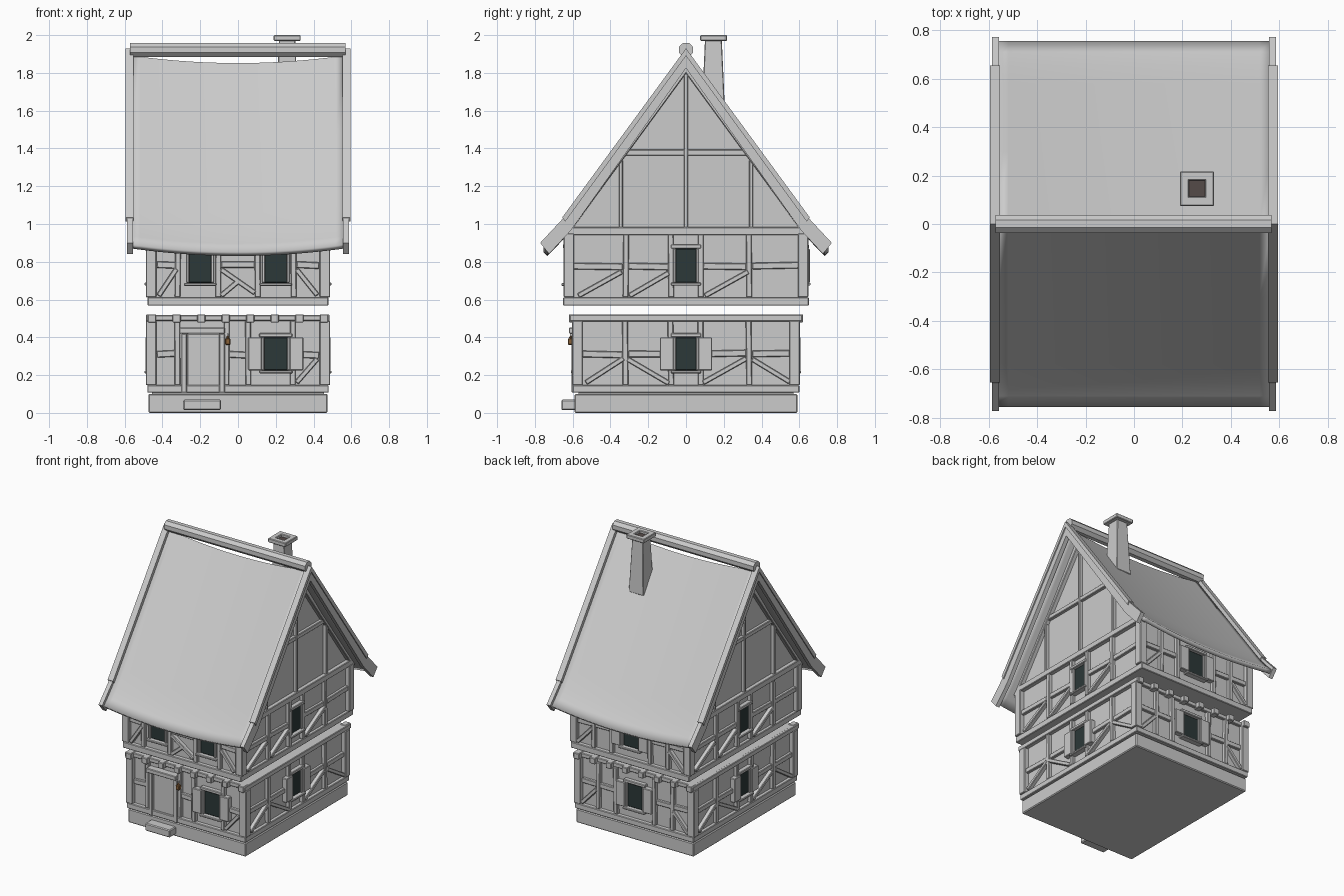
import bpy, bmesh, math, random
from mathutils import Matrix, Vector

if "Cube" in bpy.data.objects:
    bpy.data.objects.remove(bpy.data.objects["Cube"])

random.seed(4)


def material(name, rgb):
    m = bpy.data.materials.new(name)
    m.diffuse_color = (*rgb, 1)
    m.use_nodes = True
    m.node_tree.nodes["Principled BSDF"].inputs["Base Color"].default_value = m.diffuse_color
    return m


GLASS = material("dark_glass", (0.025, 0.04, 0.04))
BRASS = material("lantern_brown", (0.25, 0.12, 0.04))
SOOT = material("flue_soot", (0.09, 0.07, 0.065))


def finish(name, bm, mat=None, bevel=0):
    bmesh.ops.recalc_face_normals(bm, faces=bm.faces)
    me = bpy.data.meshes.new(name)
    bm.to_mesh(me)
    bm.free()
    ob = bpy.data.objects.new(name, me)
    bpy.context.collection.objects.link(ob)
    if mat:
        me.materials.append(mat)
    if bevel:
        b = ob.modifiers.new("worn_edges", "BEVEL")
        b.width, b.segments = bevel, 1
    return ob


def box(name, lo, hi, M=Matrix(), mat=None, bevel=0.004, taper=1):
    bm = bmesh.new()
    lo, hi = Vector(lo), Vector(hi)
    size = hi - lo
    bmesh.ops.create_cube(bm, size=1)
    for v in bm.verts:
        k = taper if v.co.z > 0 else 1
        v.co = Vector((v.co.x * size.x * k, v.co.y * size.y * k, v.co.z * size.z)) + (lo + hi) / 2
    bm.transform(M)
    return finish(name, bm, mat, bevel)


def prism(name, profile, x0, x1):
    """Extrude a (y, z) profile along x."""
    bm = bmesh.new()
    f = bm.faces.new([bm.verts.new((x0, y, z)) for y, z in profile])
    r = bmesh.ops.extrude_face_region(bm, geom=[f])
    bmesh.ops.translate(bm, vec=(x1 - x0, 0, 0), verts=[v for v in r["geom"] if isinstance(v, bmesh.types.BMVert)])
    return finish(name, bm)


class Wall:
    """Flat wall: u runs along it, z up, out faces away from the house."""
    def __init__(self, side, dist):
        angle = {"front": 0, "right": 90, "back": 180, "left": 270}[side]
        self.M = Matrix.Rotation(math.radians(angle), 4, "Z")
        self.d, self.side = dist, side

    def slab(self, name, u0, u1, z0, z1, out, mat=None):
        box(f"{self.side}_{name}", (u0, -self.d - out, z0), (u1, -self.d + 0.01, z1), self.M, mat)

    def beam(self, name, u0, z0, u1, z1, w=0.03, out=0.025, wobble=0.006):
        z1 += random.uniform(-wobble, wobble) if abs(u1 - u0) > 0.02 else 0
        u1 += random.uniform(-wobble, wobble) if abs(u1 - u0) < 0.02 else 0
        L = math.hypot(u1 - u0, z1 - z0)
        T = Matrix.Translation(((u0 + u1) / 2, -self.d, (z0 + z1) / 2)) @ Matrix.Rotation(-math.atan2(z1 - z0, u1 - u0), 4, "Y")
        box(f"{self.side}_{name}", (-L / 2, -out, -w / 2), (L / 2, 0.01, w / 2), self.M @ T)

    def window(self, u, z0, z1, shutters=False, w=0.065):
        self.slab("window_glass", u - w, u + w, z0, z1, 0.012, GLASS)
        for s in (-1, 1):
            self.slab("window_jamb", u + s * w - 0.008, u + s * w + 0.008, z0, z1, 0.026)
            if shutters:
                a, b = sorted((u + s * (w + 0.005), u + s * (w + 0.078)))
                self.slab("shutter", a, b, z0, z1, 0.036)
        self.slab("window_sill", u - w - 0.02, u + w + 0.02, z0 - 0.016, z0, 0.04)
        self.slab("window_lintel", u - w - 0.02, u + w + 0.02, z1, z1 + 0.022, 0.032)


# Stone base and doorstep
box("stone_plinth", (-0.475, -0.59, 0), (0.475, 0.59, 0.1), bevel=0.006)
box("door_step", (-0.29, -0.66, 0.015), (-0.09, -0.57, 0.07), bevel=0.006)

# Ground storey body, sill and top plate
box("ground_walls", (-0.455, -0.57, 0.1), (0.455, 0.57, 0.5), bevel=0)
box("ground_sill", (-0.48, -0.6, 0.107), (0.48, 0.6, 0.147))
box("ground_top_plate", (-0.47, -0.59, 0.487), (0.47, 0.59, 0.518))
for s in (-1, 1):
    box("side_plate", (s * 0.475 - 0.012, -0.615, 0.485), (s * 0.475 + 0.01, 0.615, 0.52))
    for i in range(8):
        x = -0.455 + i * 0.13
        box("joist_end", (x - 0.022, s * 0.59 - 0.03, 0.478), (x + 0.022, s * 0.59 + 0.03, 0.522))

# Upper storey body with gables, and its sill
prism("upper_walls", [(-0.62, 0.59), (0.62, 0.59), (0.62, 0.95), (0, 1.8), (-0.62, 0.95)], -0.455, 0.455)
box("upper_sill", (-0.478, -0.65, 0.568), (0.478, 0.65, 0.612))

# Corner posts of both storeys
for sx in (-1, 1):
    for sy in (-1, 1):
        for name, y, z0, z1 in (("ground_corner_post", 0.575, 0.147, 0.487), ("upper_corner_post", 0.62, 0.612, 0.95)):
            box(name, (sx * 0.46 - 0.028, sy * y - 0.028, z0), (sx * 0.46 + 0.028, sy * y + 0.028, z1))

# Side walls with gable framing
for side in ("right", "left"):
    w = Wall(side, 0.455)
    for z0, z1, edge in ((0.147, 0.487, 0.55), (0.612, 0.945, 0.6)):
        for u in (-0.32, -0.078, 0.078, 0.335):
            w.beam("stud", u, z0, u, z1)
        mid = z0 + 0.165
        for a, b in ((-edge, -0.335), (-0.305, -0.09), (0.09, 0.32), (0.35, edge)):
            w.beam("rail", a, mid, b, mid, 0.035, 0.02)
    w.window(0, 0.225, 0.4, True, 0.06)
    w.window(0, 0.69, 0.87, False, 0.06)
    for a, za, b, zb in ((-0.53, 0.16, -0.33, 0.285), (0.09, 0.16, 0.32, 0.285), (0.35, 0.285, 0.55, 0.16),
                         (-0.31, 0.285, -0.09, 0.16), (-0.57, 0.62, -0.34, 0.75), (-0.3, 0.62, -0.09, 0.74),
                         (0.1, 0.62, 0.33, 0.745)):
        w.beam("brace", a, za, b, zb, 0.026, 0.028)
    w.beam("tie_beam", -0.65, 0.962, 0.65, 0.962, 0.042, 0.03, 0)
    w.beam("collar_beam", -0.33, 1.378, 0.33, 1.378, 0.032, 0.022, 0)
    w.beam("king_post", 0, 0.98, 0, 1.82, 0.022, 0.025, 0)
    for s in (-1, 1):
        w.beam("queen_post", s * 0.345, 0.98, s * 0.345, 1.34, 0.022, 0.025, 0)
        w.beam("gable_rafter", s * 0.66, 0.935, 0, 1.835, 0.045, 0.03, 0)

# Front ground wall: door, window, framing
f = Wall("front", 0.57)
f.slab("door", -0.27, -0.095, 0.11, 0.42, 0.018)
for x in (-0.285, -0.085):
    f.slab("door_jamb", x - 0.015, x + 0.015, 0.107, 0.42, 0.036)
f.slab("door_lintel", -0.31, -0.07, 0.42, 0.452, 0.05)
for x in (-0.32, -0.062, 0.055, 0.29):
    f.beam("stud", x, 0.147, x, 0.487)
for a, b in ((-0.43, -0.33), (-0.05, 0.05), (0.3, 0.43)):
    f.beam("rail", a, 0.31, b, 0.31, 0.035, 0.02)
f.window(0.2, 0.225, 0.4, True, 0.068)
f.beam("brace", 0.31, 0.16, 0.42, 0.29, 0.026, 0.028)

# Lantern beside the door
box("lantern", (-0.068, -0.625, 0.36), (-0.04, -0.597, 0.395), mat=BRASS)
box("lantern_cap", (-0.064, -0.621, 0.395), (-0.044, -0.601, 0.408), mat=BRASS, taper=0.4)
box("lantern_bracket", (-0.057, -0.615, 0.408), (-0.051, -0.57, 0.42), bevel=0)

# Front upper wall
f = Wall("front", 0.62)
for x in (-0.32, -0.105, 0.105, 0.295):
    f.beam("stud", x, 0.612, x, 0.95)
for x in (-0.2, 0.2):
    f.window(x, 0.688, 0.87)
for a, b in ((-0.43, -0.33), (-0.09, 0.09), (0.31, 0.43)):
    f.beam("rail", a, 0.785, b, 0.785, 0.035, 0.02)
for a, za, b, zb in ((-0.42, 0.62, -0.325, 0.76), (-0.09, 0.76, 0.09, 0.63), (-0.09, 0.62, 0, 0.69), (0.31, 0.76, 0.42, 0.62)):
    f.beam("brace", a, za, b, zb, 0.026, 0.028)

# Back walls: one shuttered window per storey
for d, z0, z1, wz in ((0.57, 0.147, 0.487, 0.225), (0.62, 0.612, 0.95, 0.69)):
    b = Wall("back", d)
    for x in (-0.3, -0.155, 0.155, 0.3):
        b.beam("stud", x, z0, x, z1)
    b.window(0, wz, wz + 0.178, True, 0.068)
    for s in (-1, 1):
        b.beam("rail", s * 0.17, z0 + 0.17, s * 0.43, z0 + 0.17, 0.035, 0.02)
        b.beam("brace", s * 0.43, z0 + 0.01, s * 0.31, z0 + 0.14, 0.026, 0.028)

# Roof sheet: flared eaves, sagging towards the middle
half = [(0.755, 0.892), (0.71, 0.937), (0.655, 0.998), (0.58, 1.1), (0.3, 1.48), (0, 1.892)]
profile = [(-y, z) for y, z in half] + half[-2::-1]
bm = bmesh.new()
rows = []
for i in range(25):
    t = i / 12 - 1
    rows.append([bm.verts.new((0.565 * t, y, z - 0.04 * (1 - t * t))) for y, z in profile])
for r, q in zip(rows, rows[1:]):
    for j in range(len(profile) - 1):
        bm.faces.new((r[j], q[j], q[j + 1], r[j + 1]))
roof = finish("roof", bm)
if roof.data.polygons[0].normal.z < 0:
    roof.data.flip_normals()
sol = roof.modifiers.new("thickness", "SOLIDIFY")
sol.thickness, sol.offset = 0.03, -1
bpy.context.view_layer.objects.active = roof
roof.select_set(True)
bpy.ops.object.shade_smooth_by_angle(angle=math.radians(30))

# Bargeboards along both gable ends
for s in (-1, 1):
    for t in (-1, 1):
        board = [(0, 1.922), (0.66, 1.02), (0.772, 0.9), (0.725, 0.842), (0.61, 0.965), (0, 1.825)]
        prism("bargeboard", [(t * y, z) for y, z in board], s * 0.557, s * 0.587)
        trim = [(0, 1.93), (0.655, 1.035), (0.64, 1.012), (0, 1.89)]
        prism("bargeboard_trim", [(t * y, z) for y, z in trim], s * 0.552, s * 0.595)

# Ridge cap
prism("ridge_cap", [(0.04 * math.cos(math.radians(a)), 1.922 + 0.04 * math.sin(math.radians(a)))
                    for a in range(22, 382, 45)], -0.572, 0.568)

# Chimney with open cap
box("chimney_shaft", (0.2, 0.083, 1.58), (0.32, 0.207, 1.976), taper=0.72)
box("chimney_flue", (0.222, 0.107, 1.97), (0.298, 0.183, 1.982), mat=SOOT, bevel=0)
for s in (-1, 1):
    box("chimney_cap_side", (0.26 + s * 0.052 - 0.019, 0.075, 1.97), (0.26 + s * 0.052 + 0.019, 0.217, 2.0))
    box("chimney_cap_end", (0.2, 0.146 + s * 0.052 - 0.019, 1.97), (0.32, 0.146 + s * 0.052 + 0.019, 2.0))
